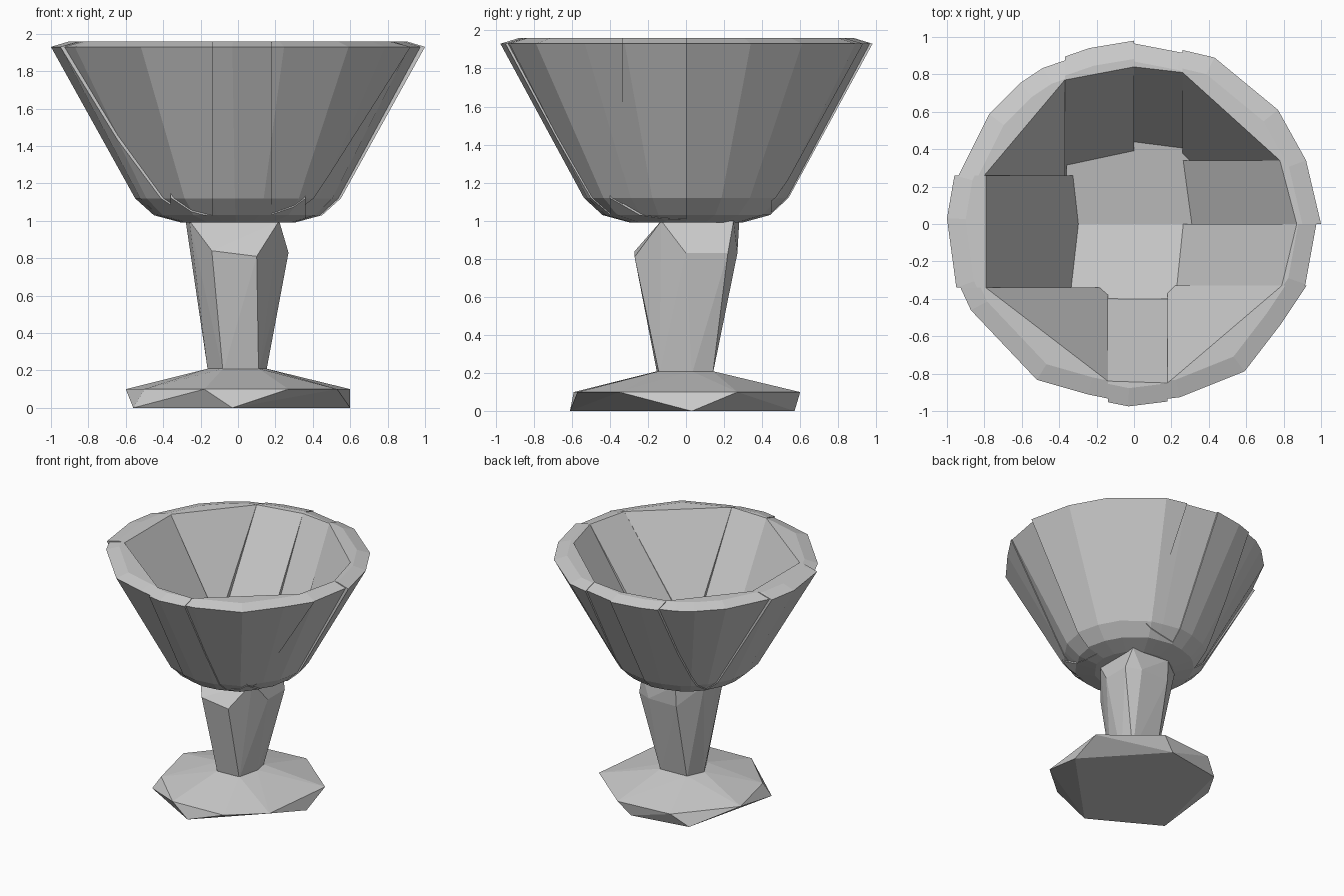
import bpy, bmesh, math
from mathutils import Vector

cube = bpy.data.objects.get("Cube")
if cube:
    bpy.data.objects.remove(cube, do_unlink=True)

# One plain stone grey for the whole goblet
stone = bpy.data.materials.new("stone grey")
stone.use_nodes = True
grey = (0.6, 0.6, 0.6, 1)
stone.diffuse_color = grey
stone.node_tree.nodes["Principled BSDF"].inputs["Base Color"].default_value = grey


def rebuild_hull(bm):
    """Replace the contents of bm with the convex hull of its vertices."""
    points = [v.co.copy() for v in bm.verts]
    bm.clear()
    for point in points:
        bm.verts.new(point)
    bmesh.ops.remove_doubles(bm, verts=bm.verts[:], dist=0.001)
    bmesh.ops.convex_hull(bm, input=bm.verts[:])
    loose = [v for v in bm.verts if not v.link_faces]
    bmesh.ops.delete(bm, geom=loose, context="VERTS")
    bmesh.ops.dissolve_limit(bm, angle_limit=0.01, verts=bm.verts[:], edges=bm.edges[:])
    bmesh.ops.recalc_face_normals(bm, faces=bm.faces[:])


def finish(name, bm):
    mesh = bpy.data.meshes.new(name)
    bm.to_mesh(mesh)
    bm.free()
    mesh.materials.append(stone)
    obj = bpy.data.objects.new(name, mesh)
    bpy.context.collection.objects.link(obj)


def solid(points):
    bm = bmesh.new()
    for point in points:
        bm.verts.new(point)
    rebuild_hull(bm)
    return bm


def cut(bm, point, normal):
    """Remove everything on the side the normal points to."""
    bmesh.ops.bisect_plane(bm, geom=bm.verts[:] + bm.edges[:] + bm.faces[:],
                           plane_co=point, plane_no=normal, clear_outer=True)
    rebuild_hull(bm)


def ring(outline, z):
    return [(x, y, z) for x, y in outline]


# Foot: five-sided base, wider ring, shallow slope up to the stem
neck = [(-.16, 0), (-.08, -.15), (.11, -.14), (.15, .03), (.13, .14), (-.1, .13)]
base = [(.6, .03), (.1, .57), (-.37, .49), (-.56, -.31), (-.03, -.61)]
edge = [(-.18, -.59), (.27, -.57), (.53, -.35), (.6, .27),
        (.2, .6), (-.25, .56), (-.6, .15), (-.5, -.28)]
finish("foot", solid(ring(base, 0) + ring(edge, .1) + ring(neck, .21)))

# Stem: tapered post with chamfered shoulders
shoulder = [(-.14, -.27, .84), (.1, -.27, .81), (.27, 0, .83), (.27, .22, .83),
            (.15, .27, .83), (-.1, .27, .83)]
stem_top = [(-.28, 0), (-.26, -.13), (.22, -.13), (.22, .25), (-.1, .28), (-.27, .15)]
finish("stem", solid(ring(neck, .19) + shoulder + ring(stem_top, 1)))

# Bowl: a faceted solid that is cut into wall blocks and floor blocks
rim = [(-.96, .26), (-1, .03), (-.95, -.34), (-.89, -.47), (-.53, -.85), (-.25, -.93),
       (-.03, -.975), (.25, -.94), (.6, -.8), (.8, -.54), (.94, -.33), (1, 0),
       (.92, .34), (.77, .61), (.43, .89), (.26, .93), (0, .98), (-.24, .94),
       (-.5, .85), (-.62, .77), (-.79, .6)]
levels = [(.3, .99), (.45, 1.03), (.55, 1.12), (1, 1.93), (.9, 1.96)]


def bowl_block(limits, grow=1):
    """Part of the bowl solid between limits such as {'x': (low, high)}."""
    bm = solid([(x * s * grow, y * s * grow, z) for s, z in levels for x, y in rim])
    for axis, (low, high) in limits.items():
        normal = Vector((axis == "x", axis == "y", 0))
        if low is not None:
            cut(bm, normal * low, -normal)
        if high is not None:
            cut(bm, normal * high, normal)
    return bm


# Wall blocks: name, limits, two inner rim points, inner foot point, size
walls = [
    ("right", {"x": (None, 0), "y": (-.34, .26)}, (-.79, .26), (-.79, -.34), (-.32, 0), 1),
    ("back_right", {"x": (None, -.37), "y": (.26, None)}, (-.8, .26), (-.37, .77), (-.35, .27), .98),
    ("back", {"x": (-.37, 0), "y": (.26, None)}, (-.37, .77), (0, .84), (-.16, .34), 1),
    ("back_centre", {"x": (0, .26), "y": (0, None)}, (0, .84), (.26, .81), (.13, .4), .985),
    ("back_left", {"x": (.26, None), "y": (.34, None)}, (.26, .81), (.78, .34), (.27, .35), 1),
    ("left", {"x": (0, None), "y": (0, .34)}, (.78, .34), (.87, 0), (.29, .17), 1),
    ("left_centre", {"x": (0, None), "y": (-.33, 0)}, (.87, 0), (.79, -.33), (.25, -.17), .975),
    ("front_left", {"x": (.18, None), "y": (None, -.33)}, (.79, -.33), (.18, -.85), (.19, -.34), .985),
    ("front", {"x": (-.14, .18), "y": (None, 0)}, (.18, -.85), (-.14, -.84), (0, -.38), 1),
    ("front_right", {"x": (None, -.14), "y": (None, -.34)}, (-.14, -.84), (-.78, -.35), (-.15, -.35), .98),
]
rim_centre = Vector((0, 0, 1.96))
for name, limits, first, second, inner, grow in walls:
    bm = bowl_block(limits, grow)
    a, b, c = Vector((*first, 1.96)), Vector((*second, 1.96)), Vector((*inner, 1.13))
    normal = (b - a).cross(c - a).normalized()
    if normal.dot(rim_centre - a) < 0:       # hollow out the side facing the axis
        normal = -normal
    cut(bm, c, normal)
    finish("bowl_wall_" + name, bm)

# Floor: two blocks sloping gently down to the middle
for name, span, tilt in (("back", (0, .45), -.2), ("front", (-.4, 0), .2)):
    bm = bowl_block({"x": (-.36, .36), "y": span})
    cut(bm, Vector((0, 0, 1.09)), Vector((0, tilt, 1)).normalized())
    finish("bowl_floor_" + name, bm)
